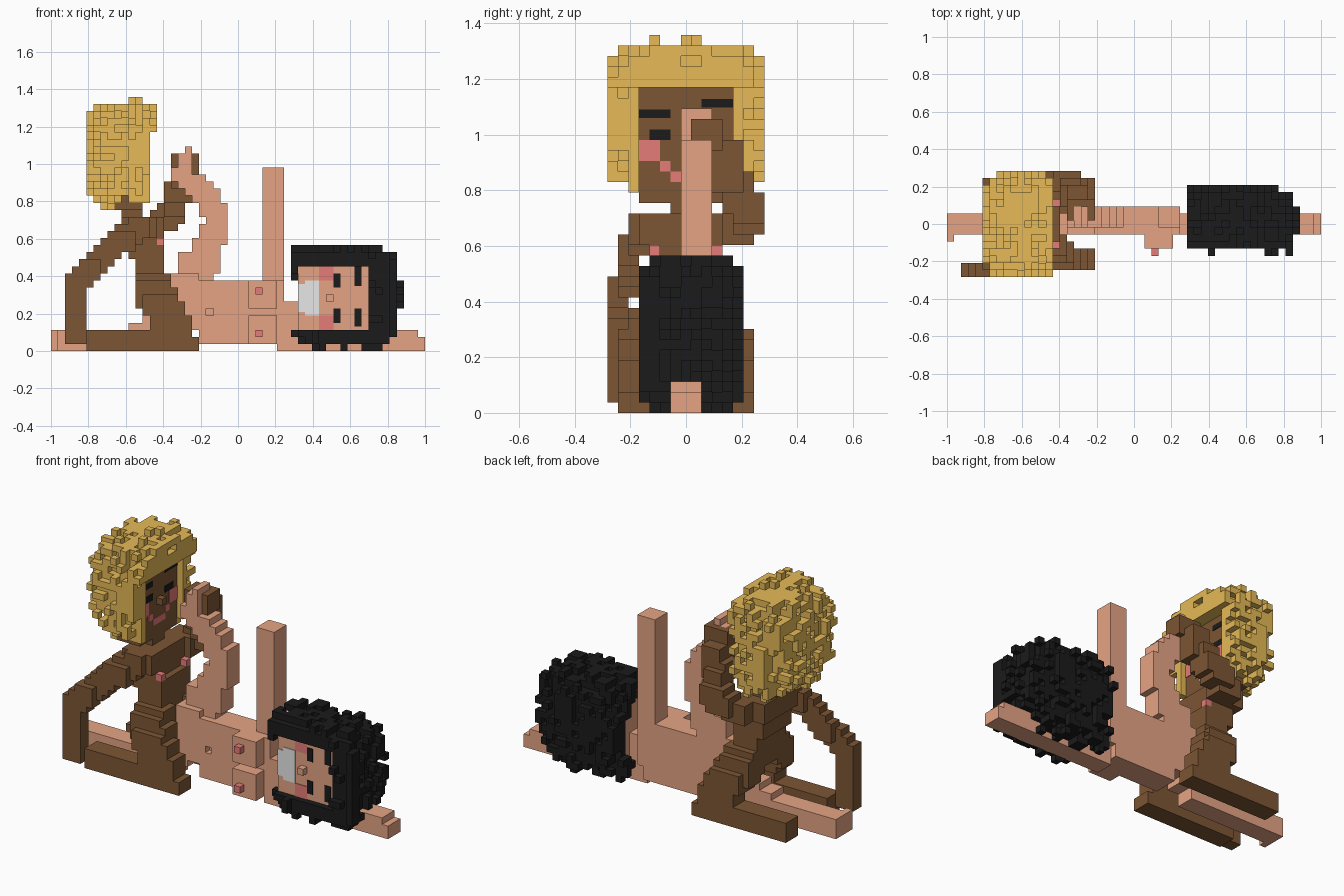
import bpy, bmesh, math, random
from mathutils import Vector

if "Cube" in bpy.data.objects:
    bpy.data.objects.remove(bpy.data.objects["Cube"], do_unlink=True)

random.seed(4)
V = 2 / 53  # block size; x and y cells are centred on multiples of V, z cells start there


def material(name, rgb):
    lin = [((c / 255 + 0.055) / 1.055) ** 2.4 for c in rgb] + [1]
    m = bpy.data.materials.new(name)
    m.use_nodes = True
    m.diffuse_color = lin
    m.node_tree.nodes["Principled BSDF"].inputs["Base Color"].default_value = lin
    return m


GOLD = material("gold hair", (230, 186, 87))
BLACK = material("black", (27, 27, 27))
BROWN = material("brown skin", (125, 86, 52))
TAN = material("tan skin", (229, 164, 132))
PINK = material("pink", (229, 124, 121))
GREY = material("light grey", (232, 232, 232))


def finish(name, bm, mat):
    me = bpy.data.meshes.new(name)
    bmesh.ops.recalc_face_normals(bm, faces=bm.faces)
    bm.to_mesh(me)
    bm.free()
    me.materials.append(mat)
    ob = bpy.data.objects.new(name, me)
    bpy.context.collection.objects.link(ob)


def blocks(name, cells, mat):
    """Mesh of the exposed faces of a set of cells."""
    bm, verts = bmesh.new(), {}
    for c in sorted(cells):
        for axis in range(3):
            for side in (0, 1):
                n = list(c)
                n[axis] += 2 * side - 1
                if tuple(n) in cells:
                    continue
                quad = []
                for a, b in ((0, 0), (1, 0), (1, 1), (0, 1)):
                    p = list(c)
                    p[axis] += side
                    p[(axis + 1) % 3] += a
                    p[(axis + 2) % 3] += b
                    p = tuple(p)
                    if p not in verts:
                        verts[p] = bm.verts.new(((p[0] - .5) * V, (p[1] - .5) * V, p[2] * V))
                    quad.append(verts[p])
                bm.faces.new(quad if side else quad[::-1])
    finish(name, bm, mat)


def box(i0, i1, j0, j1, k0, k1):
    return {(i, j, k) for i in range(i0, i1 + 1)
            for j in range(j0, j1 + 1) for k in range(k0, k1 + 1)}


def limb(points, size=(3, 3, 3)):
    """Cells swept by a small box moved along a path."""
    cells = set()
    for a, b in zip(points, points[1:]):
        a, b = Vector(a), Vector(b)
        steps = max(1, int((b - a).length * 2))
        for s in range(steps + 1):
            p = a.lerp(b, s / steps)
            lo = [math.floor(p[n] - (size[n] - 1) / 2 + .5) for n in range(3)]
            cells |= box(lo[0], lo[0] + size[0] - 1, lo[1], lo[1] + size[1] - 1,
                         lo[2], lo[2] + size[2] - 1)
    return cells


def mop(centre, radii, power, bounds, opening):
    """Ragged rounded block of hair with the face opening left free."""
    cells = set()
    for c in sorted(box(*bounds)):
        f = sum(abs((c[n] - centre[n]) / radii[n]) ** power for n in range(3))
        if f ** (1 / power) < random.choice((.8, .86, .93, 1.0, 1.07)) and not opening(*c):
            cells.add(c)
    return cells


def plates(name, rects, mat, plane, axis):
    """Thin plates; rects are (across0, across1, z0, z1) in blocks."""
    bm = bmesh.new()
    for a0, a1, z0, z1 in rects:
        size = [0, 0, (z1 - z0) * V]
        mid = [0, 0, (z0 + z1) / 2 * V]
        size[axis], mid[axis] = .008, plane * V
        size[1 - axis], mid[1 - axis] = (a1 - a0) * V, (a0 + a1) / 2 * V
        for v in bmesh.ops.create_cube(bm, size=1)["verts"]:
            v.co = [v.co[n] * size[n] + mid[n] for n in range(3)]
    finish(name, bm, mat)


# Kneeling figure: trunk and neck
trunk = (limb([(-12.5, 0, 9), (-13, 0, 13), (-14, 0, 16)], (4, 7, 3))
         | box(-16, -12, -4, 4, 16, 18) | box(-16, -14, -1, 1, 19, 20))
blocks("kneeling_trunk", trunk, BROWN)
blocks("kneeling_chest_points", {(-11, -3, 15), (-11, 3, 15)}, PINK)

# Kneeling figure: legs, mirrored
for side, s in (("right", -1), ("left", 1)):
    shin = box(-21, -6, 5 * s - 1, 5 * s + 1, 0, 1) | box(-21, -7, 5 * s - 1, 5 * s + 1, 2, 2)
    thigh = limb([(-9, 5 * s, 2), (-11, 4.6 * s, 6), (-12.5, 3 * s, 9)], (5, 3, 3))
    blocks(side + "_kneeling_leg", shin | thigh, BROWN)

# Kneeling figure: supporting arm and reaching arm with its hand
blocks("right_supporting_arm", box(-24, -22, -7, -6, 1, 9)
       | limb([(-14, -4.5, 17), (-18, -5.5, 14), (-23, -6.5, 9)], (3, 2, 3)), BROWN)
reach = limb([(-13, 5, 17), (-10, 6, 18), (-9, 5, 20), (-8, 3.4, 24)])
blocks("left_reaching_arm", reach | box(-9, -6, 3, 3, 25, 27) | box(-6, -6, 1, 3, 25, 27)
       | box(-9, -9, 1, 3, 26, 27), BROWN)

# Kneeling figure: head, hair and face
blocks("kneeling_head", box(-17, -14, -4, 4, 20, 30) | {(-13, 0, 25)}, BROWN)
gold = mop((-15.6, 0, 27.5), (6.1, 7.9, 8.1), 2.7, (-21, -12, -7, 7, 20, 34),
           lambda i, j, k: (abs(j) <= 4 and k <= 30 and i >= -17) or (k <= 30 and i > -13))
# Even fringe and sides around the face, with a few tufts on top
gold |= box(-14, -13, -5, -5, 21, 31) | box(-14, -13, 5, 5, 21, 31) | box(-14, -13, -5, 5, 31, 32)
gold |= {(-14, -3, 35), (-15, 0, 35), (-14, 1, 35)}
blocks("gold_hair", gold, GOLD)
FACE = -13.5
plates("kneeling_eyebrows", [(-4.5, -1.5, 28.1, 28.9), (1.5, 4.5, 29.1, 29.9)], BLACK, FACE, 0)
plates("kneeling_eyes", [(-3.5, -1.5, 26, 27), (1.5, 3.5, 26, 27)], BLACK, FACE, 0)
plates("kneeling_cheeks", [(-4.5, -2.5, 24, 26), (2.5, 4.5, 24, 26)], PINK, FACE, 0)
plates("kneeling_mouth", [(-2.5, -1.5, 23, 24), (-1.5, 1.5, 22, 23), (1.5, 2.5, 23, 24)], PINK, FACE, 0)

# Reclining figure: trunk, chest and neck
body = (box(-5, 5, -1, 2, 1, 9) | box(6, 6, -1, 2, 3, 9) | box(-9, -6, -1, 2, 3, 10)
        | box(2, 5, -3, -2, 1, 4) | box(2, 5, -3, -2, 6, 9) | box(7, 8, -1, 1, 3, 6))
body.discard((-4, -1, 5))
blocks("reclining_trunk", body, TAN)
blocks("reclining_chest_points", {(3, -4, 2), (3, -4, 8)}, PINK)

# Reclining figure: arms
blocks("raised_arm", box(4, 6, 0, 2, 10, 25), TAN)
blocks("ground_arm", box(6, 25, -1, 1, 0, 2) | box(26, 26, -1, 1, 0, 1), TAN)

# Reclining figure: legs; the raised foot leaves room for the hand
raised = (limb([(-6, 1, 10), (-5.5, 1, 12)], (5, 3, 3)) | limb([(-5, 1, 13), (-3, 1, 17),
          (-3.2, 1, 19), (-5, 1, 22), (-7, 1, 24)])
          | box(-9, -9, 0, 2, 24, 25) | box(-8, -7, 0, 2, 25, 27) | box(-7, -7, 0, 2, 28, 28))
blocks("raised_leg", raised - box(-6, -6, 0, 2, 25, 27), TAN)
blocks("ground_leg", box(-26, -10, -1, 1, 0, 2) | box(-26, -26, -2, -2, 0, 2)
       | limb([(-14, 0, 2), (-7, 0, 4)]), TAN)

# Reclining figure: head, hair and face
blocks("reclining_head", box(9, 18, -2, 2, 3, 11) | {(13, -3, 7)}, TAN)
black = mop((14.4, .5, 7.3), (8.1, 5, 7.9), 3.2, (8, 23, -4, 5, 0, 14),
            lambda i, j, k: (3 <= k <= 11 and i <= 18 and j <= 2)
            or (k < 3 and i < 23 and abs(j) <= 1) or (i == 8 and 4 <= k <= 9)
            or (j == -4 and i < 19))
# Frame of hair around the face, with tufts at the crown
black |= box(10, 21, -3, -3, 1, 2) | box(8, 21, -3, -3, 11, 13) - box(9, 18, -3, -3, 11, 11)
black |= box(19, 21, -3, -3, 3, 11) | box(22, 22, -4, -3, 2, 12) | box(11, 11, -4, -4, 1, 2)
blocks("black_hair", black, BLACK)
FACE = -2.5
plates("reclining_eyebrows", [(16.5, 17.5, 3.5, 6), (16.5, 17.5, 9.2, 12)], BLACK, FACE, 1)
plates("reclining_eyes", [(13.5, 14.5, 4, 6), (13.5, 14.5, 9, 11)], BLACK, FACE, 1)
plates("reclining_cheeks", [(11.5, 13.5, 3, 5), (11.5, 13.5, 10, 12)], PINK, FACE, 1)
plates("reclining_mouth", [(8.5, 9.5, 5.5, 9.5), (9.5, 11.5, 5, 10)], GREY, FACE, 1)
